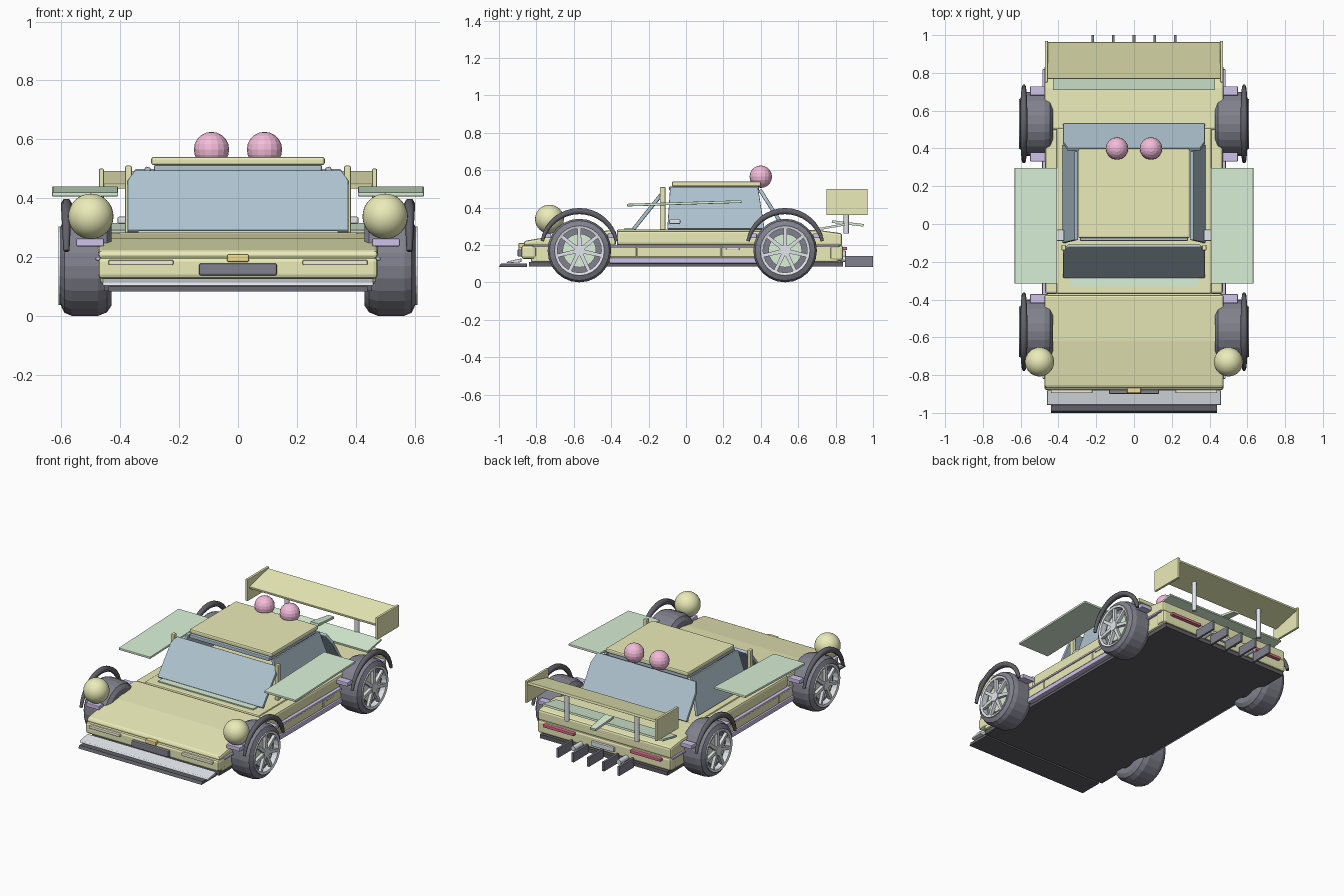
import bpy, bmesh
from math import sin, cos, pi, radians
from mathutils import Matrix, Vector

if "Cube" in bpy.data.objects:
    bpy.data.objects.remove(bpy.data.objects["Cube"])

COLORS = {
    "yellow": (0.83, 0.84, 0.48), "glass": (0.43, 0.55, 0.63), "mint": (0.70, 0.88, 0.68),
    "purple": (0.62, 0.55, 0.82), "rubber": (0.22, 0.22, 0.27), "black": (0.12, 0.12, 0.14),
    "pink": (0.90, 0.50, 0.70), "red": (0.70, 0.15, 0.25), "silver": (0.75, 0.78, 0.82),
    "cream": (0.88, 0.85, 0.70), "amber": (0.90, 0.72, 0.30),
}
MATS = {}
for key, rgb in COLORS.items():
    MATS[key] = bpy.data.materials.new(key)
    MATS[key].diffuse_color = (*rgb, 1)


def finish(name, bm, color, bevel=0.0, smooth=False):
    bmesh.ops.recalc_face_normals(bm, faces=bm.faces)
    for f in bm.faces:
        f.smooth = smooth
    me = bpy.data.meshes.new(name)
    bm.to_mesh(me)
    bm.free()
    ob = bpy.data.objects.new(name, me)
    bpy.context.collection.objects.link(ob)
    me.materials.append(MATS[color])
    if bevel:
        mod = ob.modifiers.new("bevel", "BEVEL")
        mod.width, mod.segments, mod.limit_method = bevel, 2, "ANGLE"
    return ob


def box(name, x, y, z, color, bevel=0.0):
    """Box from (min, max) ranges."""
    bm = bmesh.new()
    bmesh.ops.create_cube(bm, size=1)
    for v in bm.verts:
        v.co = [(r[0] + r[1]) / 2 + c * (r[1] - r[0]) for c, r in zip(v.co, (x, y, z))]
    return finish(name, bm, color, bevel)


def prism(name, profile, x, color, bevel=0.0):
    """(y, z) outline extruded from x[0] to x[1]."""
    bm = bmesh.new()
    f = bm.faces.new([bm.verts.new((x[0], a, b)) for a, b in profile])
    ext = bmesh.ops.extrude_face_region(bm, geom=[f])["geom"]
    for v in ext:
        if isinstance(v, bmesh.types.BMVert):
            v.co.x = x[1]
    return finish(name, bm, color, bevel)


def panel(name, corners, thick, color, bevel=0.0):
    """Flat sheet through the corners, thickened evenly on both sides."""
    bm = bmesh.new()
    pts = [Vector(c) for c in corners]
    n = (pts[1] - pts[0]).cross(pts[2] - pts[0]).normalized() * thick / 2
    a = [bm.verts.new(p + n) for p in pts]
    b = [bm.verts.new(p - n) for p in pts]
    bm.faces.new(a)
    bm.faces.new(b[::-1])
    for i in range(len(a)):
        j = (i + 1) % len(a)
        bm.faces.new((a[i], b[i], b[j], a[j]))
    return finish(name, bm, color, bevel)


def lathe(name, profile, side, cy, cz, color, n=24):
    """Closed (radius, x) outline turned around a wheel axle."""
    bm = bmesh.new()
    rings = [[bm.verts.new((side * x, cy + r * cos(2 * pi * i / n), cz + r * sin(2 * pi * i / n)))
              for i in range(n)] for r, x in profile]
    for k in range(len(rings)):
        p, q = rings[k], rings[(k + 1) % len(rings)]
        for i in range(n):
            j = (i + 1) % n
            bm.faces.new((p[i], p[j], q[j], q[i]))
    return finish(name, bm, color)


def cylinder(name, center, r, depth, axis, color, n=16):
    bm = bmesh.new()
    rot = {"X": Matrix.Rotation(pi / 2, 4, "Y"), "Y": Matrix.Rotation(pi / 2, 4, "X"), "Z": Matrix()}[axis]
    bmesh.ops.create_cone(bm, cap_ends=True, segments=n, radius1=r, radius2=r, depth=depth,
                          matrix=Matrix.Translation(center) @ rot)
    return finish(name, bm, color)


def ball(name, center, r, color, seg, rings, smooth):
    bm = bmesh.new()
    bmesh.ops.create_uvsphere(bm, u_segments=seg, v_segments=rings, radius=r, matrix=Matrix.Translation(center))
    return finish(name, bm, color, smooth=smooth)


# Main body
box("floor_pan", (-0.455, 0.455), (-0.84, 0.84), (0.085, 0.11), "black")
box("lower_body", (-0.468, 0.468), (-0.83, 0.82), (0.108, 0.198), "yellow", 0.01)
box("front_bumper", (-0.475, 0.475), (-0.88, -0.80), (0.125, 0.20), "yellow", 0.015)
box("rear_bumper", (-0.475, 0.475), (0.77, 0.84), (0.115, 0.20), "yellow", 0.015)
prism("hood", [(-0.87, 0.195), (-0.865, 0.222), (-0.62, 0.262), (-0.375, 0.28), (-0.375, 0.195)],
      (-0.475, 0.475), "yellow", 0.012)
box("cabin_base", (-0.41, 0.41), (-0.37, 0.51), (0.195, 0.283), "yellow", 0.01)
prism("rear_deck", [(0.50, 0.195), (0.50, 0.283), (0.72, 0.278), (0.835, 0.262), (0.835, 0.195)],
      (-0.475, 0.475), "yellow", 0.012)
box("cowl", (-0.34, 0.34), (-0.33, -0.27), (0.28, 0.29), "mint")

# Cabin glass and roof
panel("windshield", [(-0.375, -0.28, 0.285), (0.375, -0.28, 0.285), (0.375, -0.145, 0.455),
                     (0.35, -0.115, 0.49), (-0.35, -0.115, 0.49), (-0.375, -0.145, 0.455)], 0.02, "glass", 0.004)
panel("rear_window", [(-0.375, 0.525, 0.29), (0.375, 0.525, 0.29), (0.375, 0.43, 0.44),
                      (0.35, 0.395, 0.495), (-0.35, 0.395, 0.495), (-0.375, 0.43, 0.44)], 0.02, "glass", 0.004)
box("roof", (-0.295, 0.295), (-0.075, 0.40), (0.512, 0.54), "yellow", 0.008)
box("roof_frame", (-0.285, 0.285), (-0.09, 0.39), (0.49, 0.513), "glass", 0.005)

# Front details
prism("front_splitter", [(-1.0, 0.083), (-0.85, 0.083), (-0.85, 0.10), (-0.99, 0.10)], (-0.44, 0.44), "black")
prism("splitter_blade", [(-0.96, 0.102), (-0.88, 0.108), (-0.88, 0.128), (-0.955, 0.112)],
      (-0.46, 0.46), "silver", 0.003)
box("front_plate", (-0.132, 0.132), (-0.90, -0.875), (0.137, 0.178), "rubber", 0.006)
box("nose_badge", (-0.037, 0.037), (-0.895, -0.86), (0.183, 0.21), "amber", 0.005)

# Rear details
for i in range(5):
    x = (i - 2) * 0.109
    box("diffuser_fin", (x - 0.007, x + 0.007), (0.85, 1.0), (0.083, 0.142), "rubber")
box("rear_plate", (-0.08, 0.08), (0.835, 0.855), (0.14, 0.17), "silver", 0.004)
panel("duck_tail", [(-0.43, 0.71, 0.285), (0.43, 0.71, 0.285), (0.43, 0.85, 0.31), (-0.43, 0.85, 0.31)], 0.012, "mint")
panel("tail_fin", [(-0.03, 0.78, 0.325), (0.03, 0.78, 0.325), (0.02, 0.95, 0.305), (-0.02, 0.95, 0.305)], 0.014, "mint")
panel("rear_wing", [(-0.46, 0.77, 0.44), (0.46, 0.77, 0.44), (0.46, 0.963, 0.485), (-0.46, 0.963, 0.485)],
      0.016, "yellow", 0.003)

for k, x in enumerate((-0.09, 0.09)):
    ball("roof_ball", (x, 0.40, 0.565), 0.06, "pink", 16, 10, False)

for s in (-1, 1):
    def mx(a, b):
        return (min(s * a, s * b), max(s * a, s * b))

    # Side glass, pillars, mirrors
    panel("side_window", [(s * 0.37, -0.10, 0.285), (s * 0.37, 0.42, 0.285),
                          (s * 0.305, 0.385, 0.505), (s * 0.305, -0.085, 0.505)], 0.02, "glass", 0.004)
    box("windshield_pillar", mx(0.36, 0.384), (-0.14, -0.11), (0.28, 0.51), "yellow", 0.006)
    box("mirror", mx(0.37, 0.41), (-0.09, -0.03), (0.312, 0.337), "silver", 0.006)

    # Side pods, door panels, sills
    box("side_pod", mx(0.40, 0.47), (-0.37, 0.50), (0.20, 0.275), "yellow", 0.012)
    for y0, y1 in ((-0.41, -0.265), (-0.26, 0.185), (0.19, 0.39)):
        box("door_panel", mx(0.46, 0.481), (y0, y1), (0.135, 0.188), "yellow", 0.005)
    box("belt_strip", mx(0.46, 0.484), (-0.82, 0.82), (0.188, 0.20), "purple", 0.003)
    box("sill", mx(0.45, 0.486), (-0.41, 0.40), (0.102, 0.132), "purple", 0.005)
    box("side_marker", mx(0.47, 0.486), (0.215, 0.285), (0.172, 0.186), "cream", 0.003)

    # Lamps
    box("head_lamp", mx(0.22, 0.44), (-0.895, -0.87), (0.172, 0.19), "cream", 0.004)
    box("tail_lamp", mx(0.20, 0.42), (0.83, 0.862), (0.172, 0.19), "red", 0.004)
    ball("front_ball", (s * 0.50, -0.73, 0.338), 0.077, "yellow", 32, 16, True)
    cylinder("exhaust", (s * 0.163, 0.87, 0.125), 0.016, 0.1, "Y", "silver")

    # Floating side wings, rear wing posts and end plates
    panel("side_wing", [(s * 0.407, -0.315, 0.413), (s * 0.632, -0.315, 0.413),
                        (s * 0.632, 0.297, 0.432), (s * 0.407, 0.297, 0.432)], 0.014, "mint", 0.003)
    box("wing_end_plate", mx(0.456, 0.472), (0.75, 0.97), (0.36, 0.50), "yellow", 0.003)
    cylinder("wing_post", (s * 0.25, 0.857, 0.36), 0.014, 0.20, "Z", "silver")

    for y in (-0.57, 0.53):
        c = 0.17
        # Tyre and wheel
        lathe("tyre", [(0.10, 0.43), (0.135, 0.43), (0.158, 0.445), (0.17, 0.475), (0.17, 0.565),
                       (0.16, 0.59), (0.13, 0.604), (0.125, 0.575), (0.10, 0.55)], s, y, c, "rubber")
        lathe("rim", [(0.118, 0.57), (0.133, 0.57), (0.133, 0.61), (0.118, 0.606)], s, y, c, "silver")
        cylinder("wheel_backing", (s * 0.54, y, c), 0.124, 0.06, "X", "rubber", 24)
        cylinder("brake_disc", (s * 0.575, y, c), 0.09, 0.02, "X", "mint", 24)
        cylinder("hub", (s * 0.593, y, c), 0.03, 0.03, "X", "silver", 12)
        for i in range(7):
            a = pi / 2 + 2 * pi * i / 7
            u, w = (cos(a), sin(a)), (-sin(a) * 0.011, cos(a) * 0.011)
            pts = [(y + u[0] * r + w[0] * t, c + u[1] * r + w[1] * t)
                   for r, t in ((0.02, 1), (0.122, 0.8), (0.122, -0.8), (0.02, -1))]
            prism("spoke", pts, mx(0.585, 0.604), "silver")
        # Fender arch, thinner towards its ends
        cu = bpy.data.curves.new("fender_arch", "CURVE")
        cu.dimensions, cu.bevel_depth, cu.bevel_resolution, cu.use_fill_caps = "3D", 0.019, 1, True
        sp = cu.splines.new("POLY")
        sp.points.add(16)
        for i, p in enumerate(sp.points):
            a = radians(12 + 156 * i / 16)
            p.co = (s * 0.583, y + 0.203 * cos(a), 0.178 + 0.203 * sin(a), 1)
            p.radius = 0.55 + 0.45 * sin(pi * i / 16)
        cu.materials.append(MATS["black"])
        bpy.context.collection.objects.link(bpy.data.objects.new("fender_arch", cu))
        # Fender brackets
        for d in (-0.175, 0.175):
            box("fender_bracket", mx(0.455, 0.55), (y + d - 0.024, y + d + 0.024), (0.236, 0.262), "purple", 0.004)

for m in bpy.data.materials:
    if m.users and not m.is_grease_pencil:
        m.use_nodes = True
        m.node_tree.nodes["Principled BSDF"].inputs["Base Color"].default_value = m.diffuse_color
